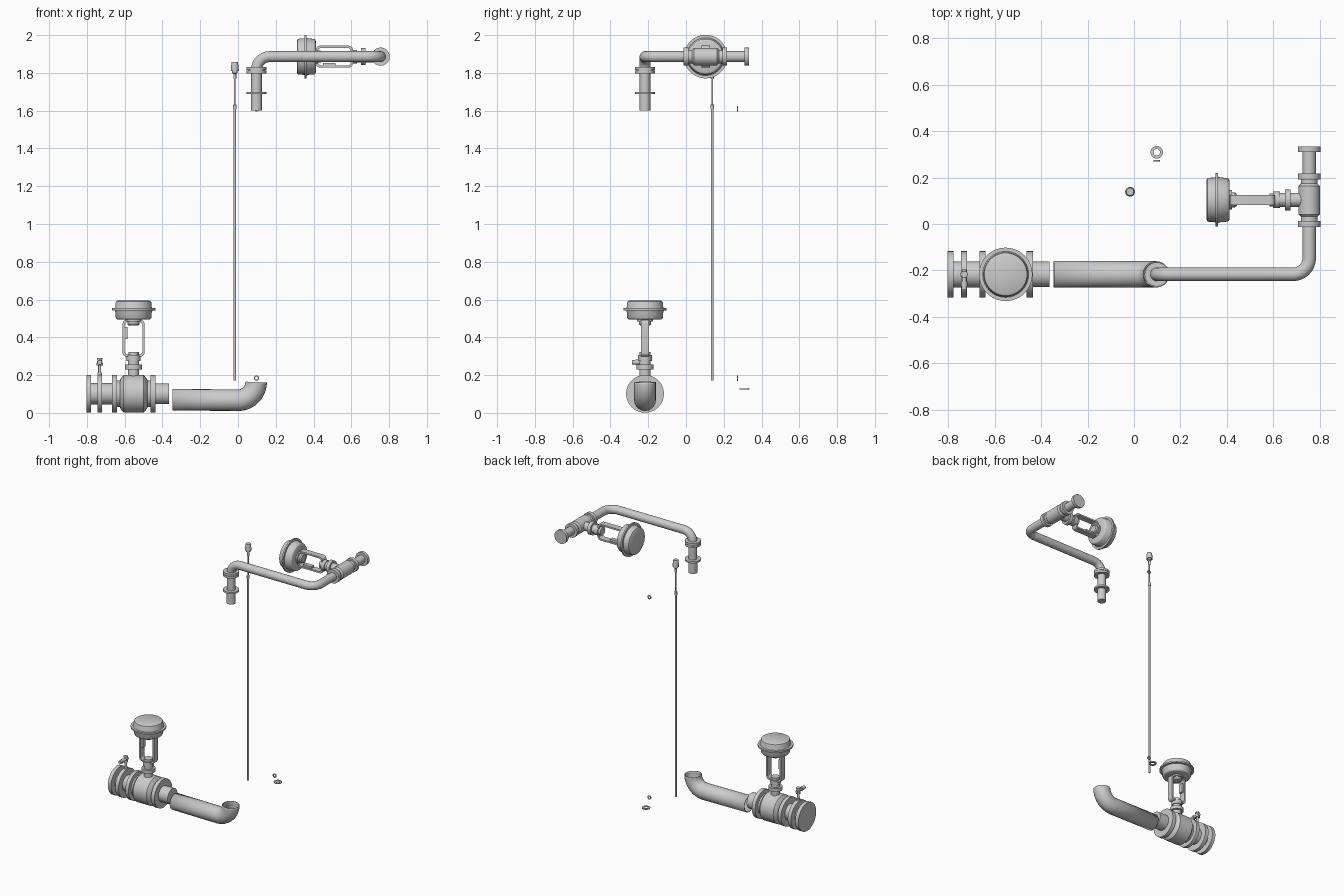
import bpy, bmesh
from math import sin, cos, pi, radians
from mathutils import Vector, Matrix

if "Cube" in bpy.data.objects:
    bpy.data.objects.remove(bpy.data.objects["Cube"])

YL = -0.217                      # y of the lower line
ZU = 1.886                       # z of the upper line


def finish(bm, name, frame=Matrix(), angle=35):
    bmesh.ops.recalc_face_normals(bm, faces=bm.faces)
    me = bpy.data.meshes.new(name)
    bm.to_mesh(me)
    bm.free()
    ob = bpy.data.objects.new(name, me)
    bpy.context.collection.objects.link(ob)
    me.transform(frame)
    smooth(ob, angle)
    return ob


def smooth(ob, angle=35):
    bpy.ops.object.select_all(action='DESELECT')
    ob.select_set(True)
    bpy.context.view_layer.objects.active = ob
    bpy.ops.object.shade_smooth_by_angle(angle=radians(angle))


def frame(origin, x, z):
    x, z = Vector(x), Vector(z)
    rot = Matrix((x, z.cross(x), z)).transposed().to_4x4()
    return Matrix.Translation(origin) @ rot


def lathe(name, profile, fr, seg=40, closed=False):
    """Revolve (height, radius) points about the frame's z axis."""
    bm = bmesh.new()
    rings = [[bm.verts.new((r * cos(2 * pi * i / seg), r * sin(2 * pi * i / seg), h))
              for i in range(seg)] for h, r in profile]
    pairs = list(zip(rings, rings[1:]))
    if closed:
        pairs.append((rings[-1], rings[0]))
    else:
        bm.faces.new(rings[0])
        bm.faces.new(rings[-1])
    for a, b in pairs:
        for i in range(seg):
            j = (i + 1) % seg
            bm.faces.new((a[i], a[j], b[j], b[i]))
    return finish(bm, name, fr)


def steps(*parts):
    """Stepped profile from (start, end, radius) sections."""
    return [p for a, b, r in parts for p in ((a, r), (b, r))]


def arc(c, u, v, r, n=12):
    """Quarter arc from c + r*u to c + r*v."""
    c, u, v = Vector(c), Vector(u), Vector(v)
    return [c + r * (u * cos(pi / 2 * i / n) + v * sin(pi / 2 * i / n)) for i in range(n + 1)]


def pipe(name, pts, r, caps=True, wall=0):
    cu = bpy.data.curves.new(name, 'CURVE')
    cu.dimensions = '3D'
    cu.bevel_depth, cu.bevel_resolution, cu.use_fill_caps = r, 8, caps
    sp = cu.splines.new('POLY')
    sp.points.add(len(pts) - 1)
    for p, q in zip(sp.points, pts):
        p.co = (*q, 1)
    ob = bpy.data.objects.new(name, cu)
    bpy.context.collection.objects.link(ob)
    bpy.ops.object.select_all(action='DESELECT')
    ob.select_set(True)
    bpy.context.view_layer.objects.active = ob
    bpy.ops.object.convert(target='MESH')
    ob = bpy.context.view_layer.objects.active
    smooth(ob)
    if wall:
        m = ob.modifiers.new("wall", 'SOLIDIFY')
        m.thickness, m.offset = wall, -1
    return ob


def box(name, centre, size, fr):
    bm = bmesh.new()
    bmesh.ops.create_cube(bm, size=1, matrix=Matrix.Translation(centre) @ Matrix.Diagonal((*size, 1)))
    return finish(bm, name, fr)


def yoke(name, z0, z1, w, depth, fr, r=0.022, t=0.011):
    """Rounded rectangular loop of flat bar."""
    X, Z = Vector((1, 0, 0)), Vector((0, 0, 1))
    pts = (arc((w - r, 0, z1 - r), X, Z, r, 6) + arc((r - w, 0, z1 - r), Z, -X, r, 6)
           + arc((r - w, 0, z0 + r), -X, -Z, r, 6) + arc((w - r, 0, z0 + r), -Z, X, r, 6))
    mid = Vector((0, 0, (z0 + z1) / 2))
    s = Matrix.Diagonal(((w - t) / w, 1, (z1 - z0 - 2 * t) / (z1 - z0)))
    inner = [mid + s @ (p - mid) for p in pts]
    bm = bmesh.new()
    loops = [[bm.verts.new((p.x, y, p.z)) for p in src]
             for src, y in ((pts, -depth), (pts, depth), (inner, depth), (inner, -depth))]
    n = len(pts)
    for a, b in zip(loops, loops[1:] + loops[:1]):
        for i in range(n):
            j = (i + 1) % n
            bm.faces.new((a[i], a[j], b[j], b[i]))
    finish(bm, name, fr)


def actuator(prefix, fr, body):
    # bonnet and neck, rising from the valve body
    lathe(prefix + "_bonnet", steps((body, 0.13, 0.03), (0.13, 0.154, 0.045),
          (0.154, 0.175, 0.03), (0.175, 0.205, 0.036), (0.205, 0.222, 0.028)), fr)
    yoke(prefix + "_yoke", 0.197, 0.392, 0.058, 0.022, fr)
    lathe(prefix + "_yoke_hub", [(0.362, 0.026), (0.37, 0.032), (0.383, 0.032),
          (0.383, 0.042), (0.398, 0.042)], fr)
    box(prefix + "_travel_scale", (-0.04, 0, 0.322), (0.014, 0.03, 0.065), fr)
    # diaphragm casing with clamped rim
    lathe(prefix + "_diaphragm_casing", [
        (0.393, 0.083), (0.396, 0.09), (0.402, 0.094), (0.43, 0.096), (0.442, 0.1),
        (0.442, 0.115), (0.453, 0.115), (0.453, 0.099), (0.46, 0.096), (0.482, 0.095),
        (0.489, 0.092), (0.493, 0.085)], fr, 56)


# lower line: flanged spool, valve and actuator
along_x = frame((0, YL, 0.101), (0, 1, 0), (1, 0, 0))
lathe("lower_valve_line", steps(
    (-0.803, -0.778, 0.1), (-0.778, -0.745, 0.056), (-0.745, -0.719, 0.1),
    (-0.719, -0.666, 0.056), (-0.666, -0.641, 0.1), (-0.641, -0.625, 0.07))
    + [(-0.622, 0.08), (-0.605, 0.1), (-0.5, 0.1), (-0.482, 0.08)]
    + steps((-0.478, -0.463, 0.07), (-0.463, -0.436, 0.1), (-0.436, -0.364, 0.055)), along_x, 56)
actuator("lower", frame((-0.553, YL, 0.101), (1, 0, 0), (0, 0, 1)), 0.08)

# small gauge fitting on the middle flange
fit = frame((-0.732, YL, 0), (1, 0, 0), (0, 0, 1))
lathe("fitting_stem", steps((0.19, 0.215, 0.012), (0.215, 0.25, 0.008), (0.25, 0.265, 0.016),
      (0.265, 0.282, 0.012), (0.282, 0.29, 0.015)), fit, 16)
lathe("fitting_side_port", steps((-0.02, 0.03, 0.01), (0.03, 0.05, 0.014), (0.05, 0.068, 0.012)),
      frame((-0.732, YL, 0.268), (1, 0, 0), (0, -1, 0)), 16)

# lower open elbow
pipe("lower_elbow_pipe", [Vector((-0.346, YL, 0.07))]
     + arc((0, YL, 0.163), (0, 0, -1), (1, 0, 0), 0.096, 20), 0.057, caps=False, wall=0.005)

# upper line: vertical spool, bent pipe, valve, actuator
lathe("upper_vertical_spool", steps((1.602, 1.688, 0.029), (1.688, 1.7, 0.052),
      (1.7, 1.798, 0.028), (1.798, 1.813, 0.052), (1.813, 1.815, 0.046), (1.815, 1.83, 0.052)),
      frame((0.098, YL, 0), (1, 0, 0), (0, 0, 1)))
B = 0.07
pipe("upper_bent_pipe", [Vector((0.098, YL, 1.81))]
     + arc((0.098 + B, YL, ZU - B), (-1, 0, 0), (0, 0, 1), B)
     + arc((0.755 - B, YL + B, ZU), (0, -1, 0), (1, 0, 0), B)
     + [Vector((0.755, 0, ZU))], 0.029)
lathe("upper_valve_line", steps((-0.012, 0.014, 0.048), (0.014, 0.032, 0.036))
      + [(0.036, 0.04), (0.042, 0.046), (0.164, 0.046), (0.17, 0.04)]
      + steps((0.174, 0.192, 0.036), (0.192, 0.217, 0.048), (0.217, 0.311, 0.029),
              (0.311, 0.333, 0.048)), frame((0.755, 0, ZU), (1, 0, 0), (0, 1, 0)))
actuator("upper", frame((0.805, 0.104, ZU), (0, 0, 1), (-1, 0, 0)), 0.08)

# level probe: head, nuts and long rod
lathe("level_probe", [
    (0.172, 0.0065), (1.608, 0.0065), (1.608, 0.0095), (1.63, 0.0095), (1.634, 0.005),
    (1.77, 0.005), (1.77, 0.008), (1.795, 0.008), (1.8, 0.014), (1.81, 0.014), (1.81, 0.021),
    (1.82, 0.021), (1.852, 0.0175), (1.857, 0.016)],
    frame((-0.017, 0.139, 0), (1, 0, 0), (0, 0, 1)), 24)

# loose gasket rings
def washer(name, centre, axis, inner, outer, t):
    lathe(name, [(-t, inner), (-t, outer), (t, outer), (t, inner)],
          frame(centre, (1, 0, 0), axis), 32, closed=True)

for label, z in (("lower", 0.184), ("upper", 1.61)):
    washer(label + "_small_ring", (0.098, 0.272, z), (0, -1, 0), 0.008, 0.014, 0.003)
washer("flat_gasket", (0.098, 0.309, 0.126), (0, 0, 1), 0.014, 0.027, 0.003)
